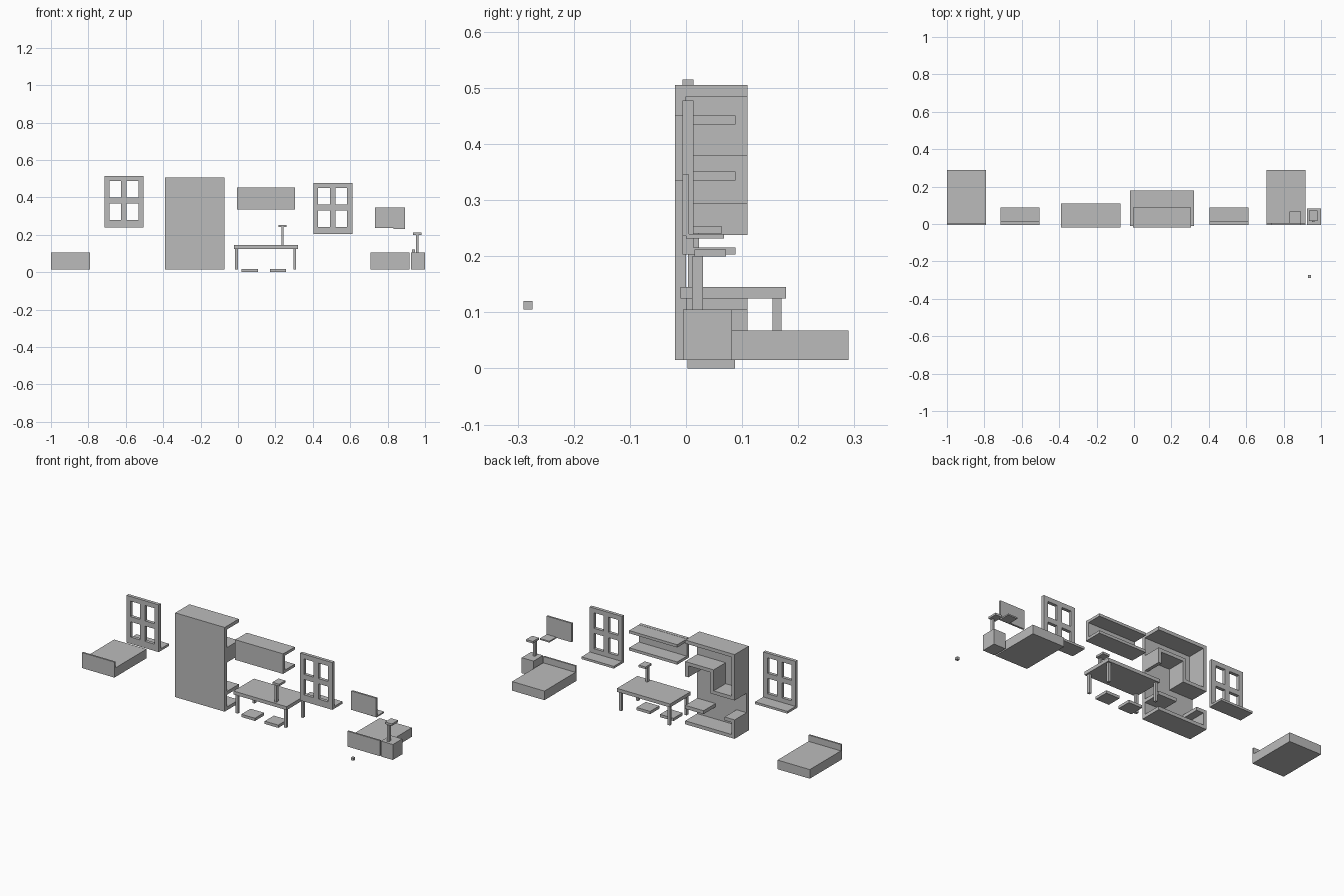
import bpy

old = bpy.data.objects.get("Cube")
if old:
    bpy.data.objects.remove(old, do_unlink=True)

GREY = (0.5, 0.5, 0.5, 1)
mat = bpy.data.materials.new("plain_grey")
mat.use_nodes = True
mat.diffuse_color = GREY
mat.node_tree.nodes["Principled BSDF"].inputs["Base Color"].default_value = GREY


def solid(name, boxes):
    """One object from boxes given as (x range, y range, z range)."""
    verts, faces = [], []
    for xs, ys, zs in boxes:
        n = len(verts)
        verts += [(x, y, z) for x in xs for y in ys for z in zs]
        quads = ("0132", "4675", "0451", "2376", "0264", "1573")
        faces += [[n + int(c) for c in q] for q in quads]
    mesh = bpy.data.meshes.new(name)
    mesh.from_pydata(verts, [], faces)
    mesh.materials.append(mat)
    obj = bpy.data.objects.new(name, mesh)
    bpy.context.collection.objects.link(obj)
    return obj


# Beds: headboard and mattress
def bed(name, x0):
    xs = (x0, x0 + 0.208)
    solid(name + "_headboard", [(xs, (-0.005, 0.005), (0.015, 0.105))])
    solid(name + "_mattress", [(xs, (0.005, 0.29), (0.015, 0.068))])


# Windows: stiles, rails and a deep sill, leaving four panes open
def window(name, x0, z0):
    depth = (-0.006, 0.013)
    w, h = 0.208, 0.275
    stiles = [(0, 0.026), (0.088, 0.119), (0.181, w)]
    rails = [(0, 0.039), (0.128, 0.158), (0.248, h)]
    gaps = [(0.026, 0.088), (0.119, 0.181)]
    parts = [((x0 + a, x0 + b), depth, (z0, z0 + h)) for a, b in stiles]
    parts += [((x0 + a, x0 + b), depth, (z0 + c, z0 + d))
              for a, b in gaps for c, d in rails]
    solid(name + "_frame", parts)
    solid(name + "_sill", [((x0, x0 + w), (0.013, 0.088), (z0, z0 + 0.013))])


# Lamps: slim post with a flat shade reaching backwards
def lamp(name, x, y, z):
    solid(name + "_post", [((x - 0.006, x + 0.006), (y, y + 0.019), (z, z + 0.096))])
    solid(name + "_shade", [((x - 0.022, x + 0.022), (y + 0.004, y + 0.06),
                             (z + 0.096, z + 0.108))])


bed("right_bed", -1.0)
bed("left_bed", 0.708)
window("right_window", -0.714, 0.24)
window("left_window", 0.403, 0.203)

# Bedside table, its lamp and the loose knob
solid("nightstand", [((0.924, 1.0), (-0.005, 0.082), (0.015, 0.105))])
lamp("bedside_lamp", 0.958, 0.011, 0.104)
solid("loose_knob", [((0.93, 0.946), (-0.29, -0.274), (0.105, 0.12))])

# Wall panel with a small ledge
solid("wall_panel", [((0.733, 0.893), (-0.006, 0.005), (0.236, 0.346))])
solid("wall_panel_ledge", [((0.832, 0.893), (0.0, 0.068), (0.232, 0.24))])

# Table, lamp and two stools
solid("table_top", [((-0.022, 0.32), (-0.01, 0.178), (0.125, 0.145))])
for side, x in (("right", -0.015), ("left", 0.297)):
    for end, y in (("front", 0.0), ("back", 0.154)):
        solid(f"table_leg_{end}_{side}",
              [((x, x + 0.014), (y, y + 0.016), (0.015, 0.125))])
lamp("table_lamp", 0.238, 0.004, 0.145)
for side, x in (("right", 0.02), ("left", 0.17)):
    solid(f"stool_{side}", [((x, x + 0.087), (0.003, 0.087), (0.0, 0.016))])

# Wall shelf: front panel and two boards
wide = (-0.005, 0.304)
solid("wall_shelf_panel", [(wide, (-0.02, 0.0), (0.335, 0.452))])
for level, z in (("lower", 0.335), ("upper", 0.435)):
    solid(f"wall_shelf_{level}_board", [(wide, (0.0, 0.088), (z, z + 0.016))])

# Tall cabinet: panel, boards and uprights
L, R = -0.072, -0.39
deep = (0.0, 0.11)
solid("cabinet_panel", [((R, L), (-0.02, 0.0), (0.015, 0.505))])
boards = {
    "top": (R, L, 0.485),
    "bottom": (R, L, 0.015),
    "upper_shelf": (-0.255, L, 0.36),
    "middle_shelf": (R, -0.235, 0.238),
    "low_left_shelf": (-0.19, L, 0.105),
    "low_right_shelf": (R, -0.325, 0.105),
}
for name, (a, b, z) in boards.items():
    solid("cabinet_" + name, [((a, b), deep, (z, z + 0.02))])
uprights = {
    "right_upper_side": (R, 0.258, 0.485),
    "right_lower_side": (R, 0.035, 0.105),
    "divider": (-0.255, 0.258, 0.36),
    "left_side": (L - 0.02, 0.293, 0.36),
}
for name, (x, a, b) in uprights.items():
    solid("cabinet_" + name, [((x, x + 0.02), deep, (a, b))])
